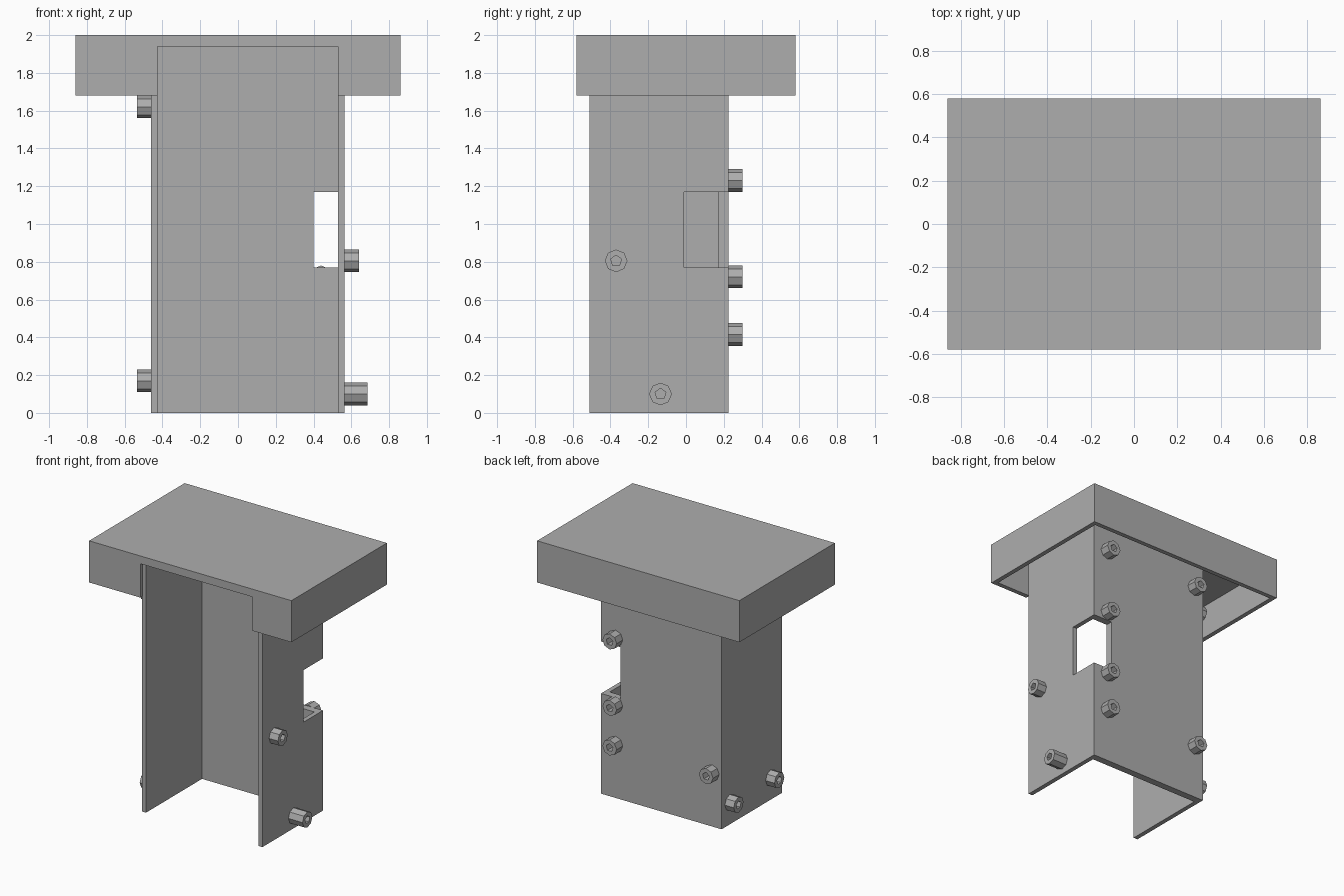
import bpy, bmesh
from math import sin, cos, pi
from mathutils import Matrix, Vector

if "Cube" in bpy.data.objects:
    bpy.data.objects.remove(bpy.data.objects["Cube"])

grey = bpy.data.materials.new("plain grey")
grey.use_nodes = True
grey.diffuse_color = (0.42, 0.42, 0.42, 1)
grey.node_tree.nodes["Principled BSDF"].inputs["Base Color"].default_value = (0.42, 0.42, 0.42, 1)


def finish(name, bm):
    bmesh.ops.recalc_face_normals(bm, faces=bm.faces)
    mesh = bpy.data.meshes.new(name)
    bm.to_mesh(mesh)
    bm.free()
    mesh.materials.append(grey)
    obj = bpy.data.objects.new(name, mesh)
    bpy.context.scene.collection.objects.link(obj)
    return obj


def box(name, low, high):
    bm = bmesh.new()
    low, high = Vector(low), Vector(high)
    bmesh.ops.create_cube(bm, size=1, matrix=Matrix.Translation((low + high) / 2)
                          @ Matrix.Diagonal((*(high - low), 1)))
    return finish(name, bm)


def cut(obj, low, high):
    cutter = box("cutter", low, high)
    cutter.hide_render = True
    mod = obj.modifiers.new("cut", "BOOLEAN")
    mod.operation, mod.solver, mod.object = "DIFFERENCE", "EXACT", cutter
    bpy.context.view_layer.objects.active = obj
    bpy.ops.object.modifier_apply(modifier=mod.name)
    bpy.data.objects.remove(cutter)


# Column dimensions
LEFT, RIGHT, FRONT, BACK = 0.565, -0.46, -0.51, 0.225
SIDE, CEILING = 0.035, 1.94


# Channel column, open at the front, with a window cut out of one rear corner
column = box("column", (RIGHT, FRONT, 0), (LEFT, BACK, CEILING))
cut(column, (RIGHT + SIDE, -1, -1), (LEFT - SIDE, 0.17, 3))
cut(column, (0.40, -0.01, 0.77), (1, 1, 1.17))

# Hollow cap with a notch in the front skirt as wide as the channel
cap = box("cap", (-0.86, -0.58, 1.68), (0.86, 0.58, 2))
cut(cap, (-0.825, -0.545, 1), (0.825, 0.545, CEILING))
cut(cap, (RIGHT + SIDE, -1, 1), (LEFT - SIDE, -0.5, CEILING))


def standoff(name, base, direction, length=0.075):
    """Eight-sided spacer with a blind five-sided hole, pointing along direction."""
    axis = Vector(direction)
    side = axis.cross(Vector((0, 0, 1)))
    base = Vector(base)
    bm = bmesh.new()

    def ring(count, radius, height):
        points = [base + axis * height + side * radius * sin(2 * pi * i / count)
                  + Vector((0, 0, radius * cos(2 * pi * i / count))) for i in range(count)]
        return [bm.verts.new(p) for p in points]

    def bridge(a, b):
        for i in range(len(a)):
            j = (i + 1) % len(a)
            bm.faces.new((a[i], a[j], b[j], b[i]))

    outer, outer_top = ring(8, 0.06, 0), ring(8, 0.06, length)
    inner, inner_top = ring(5, 0.03, 0.002), ring(5, 0.03, length)
    bridge(outer, outer_top)
    bridge(inner, inner_top)
    bm.faces.new(outer)
    bm.faces.new(inner)
    rims = [e for e in bm.edges if all(v in outer_top + inner_top for v in e.verts)]
    bmesh.ops.triangle_fill(bm, edges=rims, use_beauty=True)
    return finish(name, bm)


# Spacers on the back wall
for z in (0.415, 0.72, 1.23, 1.74):
    standoff("back_left_standoff", (0.44, BACK, z), (0, 1, 0))
for z in (0.415, 1.74):
    standoff("back_right_standoff", (-0.38, BACK, z), (0, 1, 0))

# Spacers on the right wall
for y in (-0.37, 0.125):
    for z in (0.17, 1.62):
        standoff("right_standoff", (RIGHT, y, z), (-1, 0, 0))

# Spacers on the left wall, the lower one longer
standoff("left_upper_standoff", (LEFT, -0.37, 0.805), (1, 0, 0))
standoff("left_lower_standoff", (LEFT, -0.135, 0.10), (1, 0, 0), 0.12)
